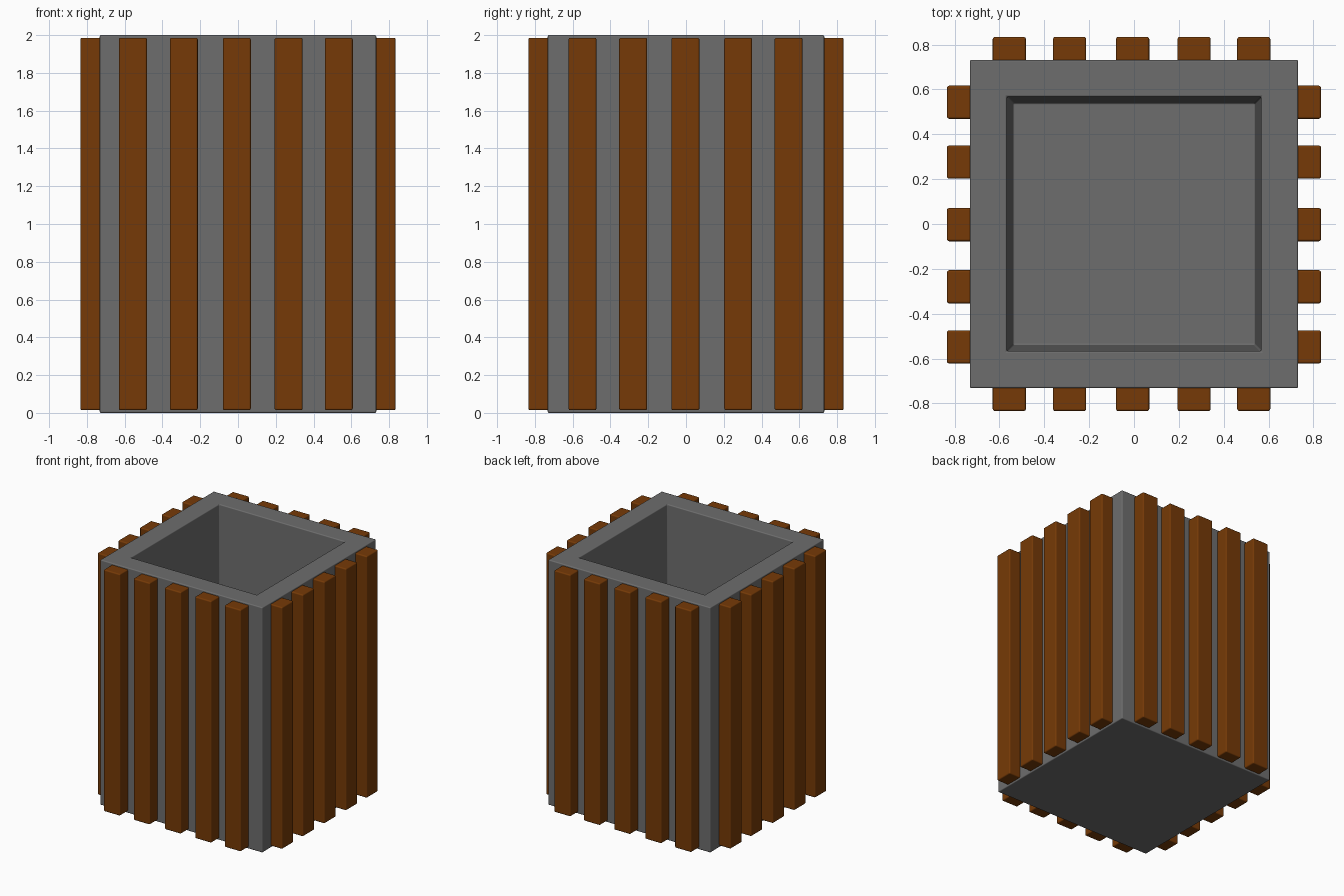
import bpy, bmesh

if "Cube" in bpy.data.objects:
    bpy.data.objects.remove(bpy.data.objects["Cube"])

def material(name, rgb):
    m = bpy.data.materials.new(name)
    m.diffuse_color = (*rgb, 1)
    m.use_nodes = True
    m.node_tree.nodes["Principled BSDF"].inputs["Base Color"].default_value = m.diffuse_color
    return m

wood = material("brown_wood", (0.18, 0.042, 0.002))
grey = material("dark_grey", (0.155, 0.155, 0.155))

def box(name, lo, hi, mat, bevel, hollow=None):
    """Soft-edged box between two corners; hollow = (rim, taper, floor height)."""
    bm = bmesh.new()
    bmesh.ops.create_cube(bm, size=1)
    centre = [(a + b) / 2 for a, b in zip(lo, hi)]
    bmesh.ops.scale(bm, vec=[b - a for a, b in zip(lo, hi)], verts=bm.verts)
    if hollow:
        rim, taper, floor = hollow
        bm.normal_update()
        top = max(bm.faces, key=lambda f: f.calc_center_median().z)
        for t in (rim, taper):
            bmesh.ops.inset_region(bm, faces=[top], thickness=t, use_even_offset=True)
        for v in top.verts:
            v.co.z = floor - centre[2]
    for f in bm.faces:
        f.smooth = True
    me = bpy.data.meshes.new(name)
    bm.to_mesh(me)
    bm.free()
    me.materials.append(mat)
    ob = bpy.data.objects.new(name, me)
    ob.location = centre
    bpy.context.collection.objects.link(ob)
    mod = ob.modifiers.new("bevel", 'BEVEL')
    mod.width = bevel
    mod.segments = 3
    mod.harden_normals = True
    return ob

# Hollow tub with slightly tapered inner walls
box("planter_tub", (-0.732, -0.732, 0), (0.732, 0.732, 2), grey, 0.008,
    hollow=(0.165, 0.027, 0.16))

# Five upright slats on each of the four sides
W, INNER, OUTER, Z0, Z1 = 0.074, 0.71, 0.834, 0.014, 1.986
front_centres = (-0.556, -0.287, -0.006, 0.268, 0.534)
side_centres = (-0.548, -0.28, -0.003, 0.276, 0.543)
for s, fb, lr in ((-1, "front", "left"), (1, "back", "right")):
    a, b = sorted((s * INNER, s * OUTER))
    for i, c in enumerate(front_centres):
        box(f"{fb}_slat_{i + 1}", (c - W, a, Z0), (c + W, b, Z1), wood, 0.01)
    for i, c in enumerate(side_centres):
        box(f"{lr}_slat_{i + 1}", (a, c - W, Z0), (b, c + W, Z1), wood, 0.01)
